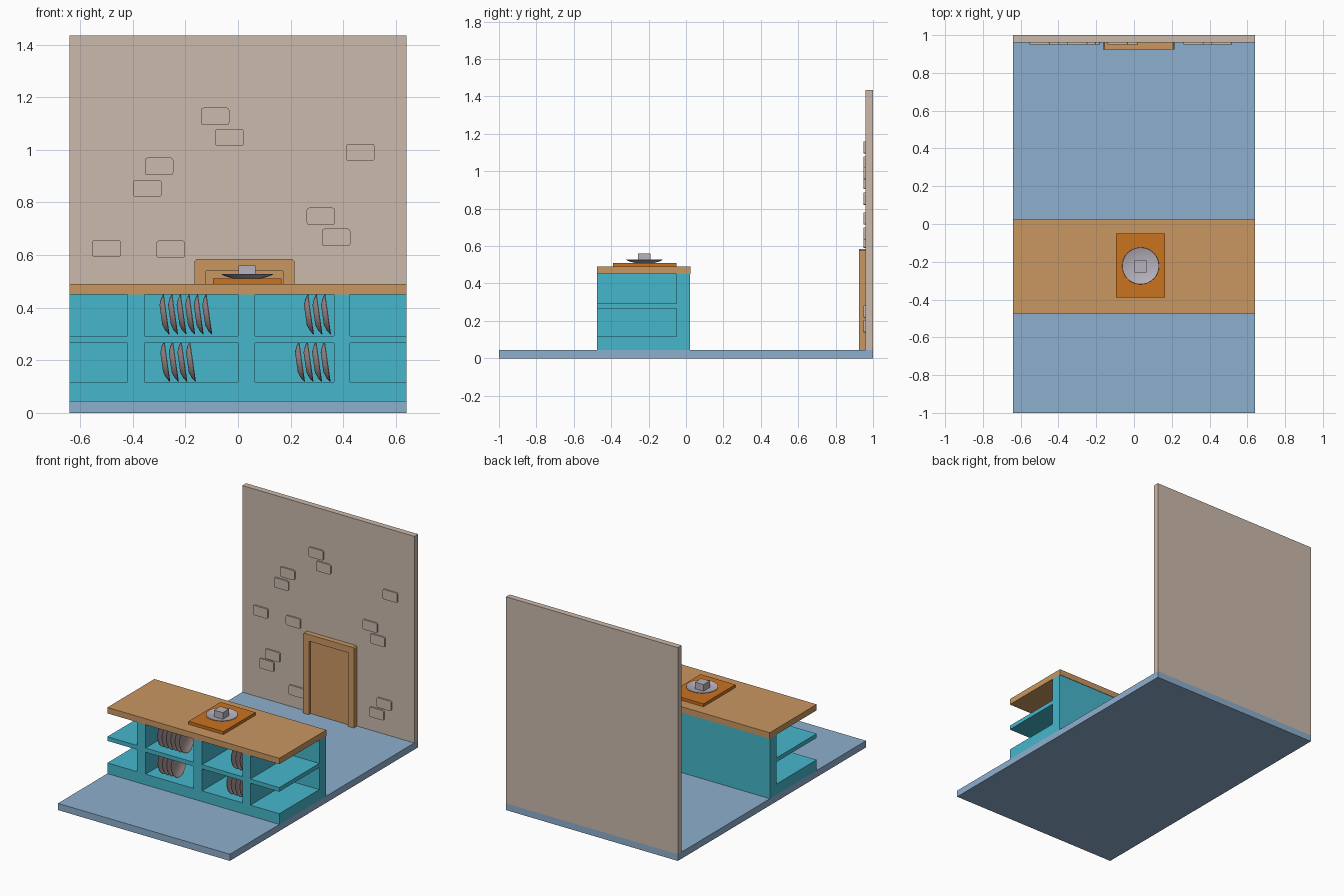
import bpy, bmesh, math

if "Cube" in bpy.data.objects:
    bpy.data.objects.remove(bpy.data.objects["Cube"])


def material(name, rgb):
    """Flat colour from sRGB 0-255 values, stored as linear."""
    lin = [((c / 255 + 0.055) / 1.055) ** 2.4 if c > 10 else c / 3294 for c in rgb]
    m = bpy.data.materials.new(name)
    m.diffuse_color = (*lin, 1)
    m.use_nodes = True
    m.node_tree.nodes["Principled BSDF"].inputs["Base Color"].default_value = m.diffuse_color
    return m


STONE = material("beige_stone", (204, 186, 172))
FLOOR = material("blue_floor", (141, 175, 205))
TEAL = material("teal_paint", (70, 183, 204))
WOOD = material("tan_wood", (202, 151, 97))
ORANGE = material("orange_board", (203, 114, 32))
CERAMIC = material("pale_ceramic", (184, 177, 187))
CLAY = material("pinkish_grey_ceramic", (172, 152, 153))


def add_object(name, bm, mat):
    bmesh.ops.recalc_face_normals(bm, faces=bm.faces)
    mesh = bpy.data.meshes.new(name)
    bm.to_mesh(mesh)
    bm.free()
    mesh.materials.append(mat)
    ob = bpy.data.objects.new(name, mesh)
    bpy.context.collection.objects.link(ob)
    return ob


def box(name, x, y, z, mat):
    """Box from (min, max) ranges."""
    bm = bmesh.new()
    bmesh.ops.create_cube(bm, size=1)
    for v in bm.verts:
        v.co = [r[0] + (c + 0.5) * (r[1] - r[0]) for c, r in zip(v.co, (x, y, z))]
    return add_object(name, bm, mat)


def plate_on_wall(name, outline, y0, y1, mat):
    """Extrude an x/z outline from y0 to y1."""
    bm = bmesh.new()
    face = bm.faces.new([bm.verts.new((x, y0, z)) for x, z in outline])
    new = bmesh.ops.extrude_face_region(bm, geom=[face])["geom"]
    for v in new:
        if isinstance(v, bmesh.types.BMVert):
            v.co.y = y1
    return add_object(name, bm, mat)


def rounded_rect(cx, cz, w, h, r, steps=3):
    pts = []
    for i, (sx, sz) in enumerate(((1, 1), (-1, 1), (-1, -1), (1, -1))):
        for k in range(steps + 1):
            a = math.pi / 2 * (i + k / steps)
            pts.append((cx + sx * (w / 2 - r) + r * math.cos(a),
                        cz + sz * (h / 2 - r) + r * math.sin(a)))
    return pts


def dish(name, radius, depth, mat, segments=32):
    """Lathed saucer, opening along +z, standing on its origin."""
    profile = [(0, 0), (0.5, 0), (0.8, 0.4), (1, 0.88), (0.99, 1),
               (0.78, 0.65), (0.5, 0.3), (0, 0.3)]
    bm = bmesh.new()
    verts = [bm.verts.new((r * radius, 0, h * depth)) for r, h in profile]
    edges = [bm.edges.new(p) for p in zip(verts, verts[1:])]
    bmesh.ops.spin(bm, geom=verts + edges, cent=(0, 0, 0), axis=(0, 0, 1),
                   angle=2 * math.pi, steps=segments)
    bmesh.ops.remove_doubles(bm, verts=bm.verts, dist=1e-5)
    ob = add_object(name, bm, mat)
    bpy.ops.object.select_all(action='DESELECT')
    ob.select_set(True)
    bpy.context.view_layer.objects.active = ob
    bpy.ops.object.shade_smooth_by_angle(angle=math.radians(40))
    return ob


W = (-0.64, 0.64)
FRONT = -0.475

# Floor and back wall
box("floor", W, (-1, 1), (0, 0.045), FLOOR)
box("back_wall", W, (0.96, 1), (0.045, 1.435), STONE)

# Raised wall bricks
bricks = [(-0.087, 1.127), (-0.032, 1.047), (0.465, 0.99), (-0.30, 0.937),
          (-0.345, 0.853), (0.315, 0.747), (0.373, 0.667), (-0.50, 0.625),
          (-0.256, 0.622), (-0.41, 0.355), (-0.455, 0.28), (-0.235, 0.16),
          (0.42, 0.25), (0.365, 0.172)]
for i, (x, z) in enumerate(bricks):
    plate_on_wall(f"brick_{i + 1}", rounded_rect(x, z, 0.108, 0.066, 0.01), 0.95, 0.961, STONE)

# Door and its frame with clipped top corners
L, R, B, T, C = -0.165, 0.215, 0.045, 0.585, 0.008
frame = [(L, B), (L, T - C), (L + C, T), (R - C, T), (R, T - C), (R, B),
         (R - 0.044, B), (R - 0.044, T - 0.045), (L + 0.044, T - 0.045), (L + 0.044, B)]
plate_on_wall("door_frame", frame, 0.925, 0.961, WOOD)
box("door_panel", (L + 0.044, R - 0.044), (0.945, 0.961), (B, T - 0.045), WOOD)

# Counter: back panel, base, shelf, dividers, worktop
box("counter_back", W, (-0.05, 0.022), (0.045, 0.45), TEAL)
box("counter_base", W, (FRONT, -0.05), (0.045, 0.117), TEAL)
box("counter_shelf", W, (FRONT, -0.05), (0.265, 0.293), TEAL)
for i, (x0, x1) in enumerate(((-0.42, -0.355), (0.0, 0.065), (0.365, 0.425))):
    for level, z in (("lower", (0.117, 0.265)), ("upper", (0.293, 0.45))):
        box(f"{level}_divider_{i + 1}", (x0, x1), (FRONT, -0.05), z, TEAL)
box("worktop", W, (FRONT, 0.025), (0.45, 0.49), WOOD)

# Serving board with a plate and a small block
box("serving_board", (-0.095, 0.165), (-0.39, -0.05), (0.49, 0.51), ORANGE)
dish("served_plate", 0.098, 0.018, CERAMIC).location = (0.035, -0.222, 0.51)
box("food_block", (0.002, 0.066), (-0.256, -0.19), (0.513, 0.56), CERAMIC)

# Leaning dishes stacked in the shelves: first x, count, centre height
for group, (x, count, z) in enumerate(((-0.282, 6, 0.372), (-0.279, 4, 0.192),
                                       (0.267, 3, 0.372), (0.233, 4, 0.192))):
    for i in range(count):
        d = dish(f"shelf_dish_{group + 1}_{i + 1}", 0.077, 0.022, CLAY, 24)
        d.rotation_euler = (0, math.radians(82), 0)
        d.location = (x + i * 0.0325 - 0.011, -0.39, z)
